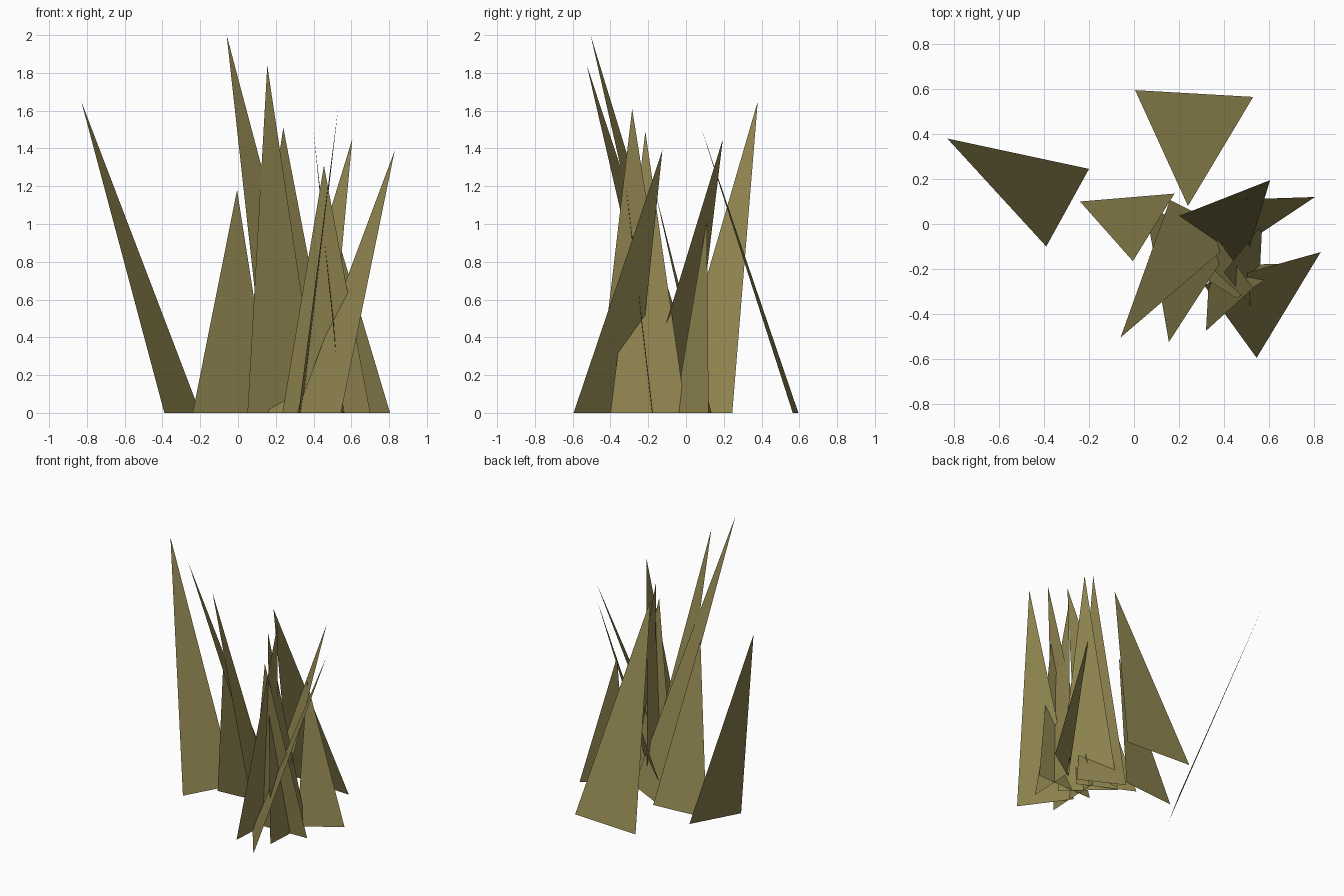
import bpy
import bmesh

cube = bpy.data.objects.get("Cube")
if cube:
    bpy.data.objects.remove(cube, do_unlink=True)

# Dry grass colour shared by every blade
straw = bpy.data.materials.new("dry_grass")
straw.use_nodes = True
colour = (0.28, 0.235, 0.08, 1.0)
straw.diffuse_color = colour
bsdf = straw.node_tree.nodes["Principled BSDF"]
bsdf.inputs["Base Color"].default_value = colour
bsdf.inputs["Roughness"].default_value = 0.9


def blade(name, root_a, root_b, tip):
    """One flat triangular blade: two roots on the ground and a leaning tip."""
    bm = bmesh.new()
    corners = [bm.verts.new((*root_a, 0)), bm.verts.new((*root_b, 0)), bm.verts.new(tip)]
    bm.faces.new(corners)
    mesh = bpy.data.meshes.new(name)
    bm.to_mesh(mesh)
    bm.free()
    mesh.materials.append(straw)
    obj = bpy.data.objects.new(name, mesh)
    bpy.context.collection.objects.link(obj)
    return obj


# Outlying blades
blade("right_outer_blade", (-0.39, -0.10), (-0.20, 0.245), (-0.83, 0.38, 1.65))
blade("back_blade", (0.005, 0.595), (0.53, 0.565), (0.24, 0.08, 1.51))
blade("right_inner_blade", (-0.24, 0.10), (0.18, 0.135), (-0.005, -0.165, 1.18))

# Tall forward-leaning blades
blade("tallest_blade", (0.16, 0.107), (0.47, -0.05), (-0.06, -0.505, 2.0))
blade("tall_middle_blade", (0.05, 0.085), (0.43, -0.10), (0.155, -0.525, 1.84))

# Left-hand clump
blade("left_front_blade", (0.31, -0.27), (0.545, -0.595), (0.83, -0.125, 1.39))
blade("left_back_blade", (0.16, 0.02), (0.47, -0.25), (0.605, 0.195, 1.45))
blade("left_short_blade", (0.535, -0.06), (0.805, 0.12), (0.50, 0.11, 1.02))
blade("clump_outward_blade", (0.32, -0.475), (0.345, -0.03), (0.53, -0.285, 1.61))
blade("clump_inward_blade", (0.55, -0.40), (0.57, 0.0), (0.40, -0.215, 1.49))
blade("clump_front_blade", (0.235, -0.19), (0.70, -0.175), (0.455, -0.33, 1.31))
